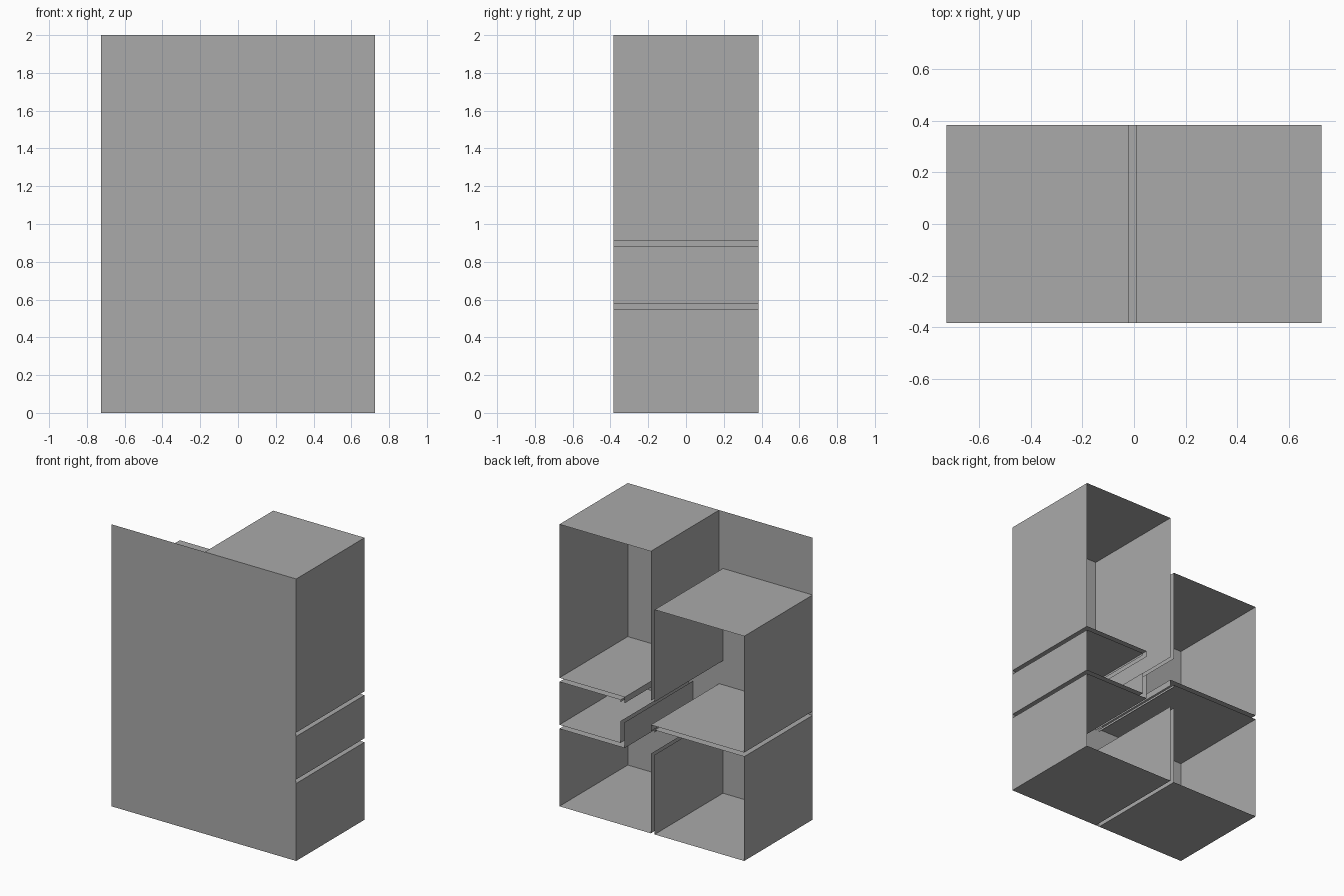
import bpy
import bmesh

cube = bpy.data.objects.get("Cube")
if cube:
    bpy.data.objects.remove(cube)

W, D, H = 0.725, 0.383, 2.0        # half width, half depth, height
L, R = 0.008, -0.022               # facing edges of the two columns
P, Q = 0.213, 0.245                # facing edges beside the central passage

grey = bpy.data.materials.new("light_grey")
grey.use_nodes = True
grey.diffuse_color = (0.4, 0.4, 0.4, 1)
grey.node_tree.nodes["Principled BSDF"].inputs["Base Color"].default_value = (0.4, 0.4, 0.4, 1)


def finish(name, bm):
    mesh = bpy.data.meshes.new(name)
    bm.to_mesh(mesh)
    bm.free()
    mesh.materials.append(grey)
    obj = bpy.data.objects.new(name, mesh)
    bpy.context.collection.objects.link(obj)


def shell(name, profile):
    """Thin sheet following an open x-z profile through the whole depth."""
    bm = bmesh.new()
    front = [bm.verts.new((x, -D, z)) for x, z in profile]
    back = [bm.verts.new((x, D, z)) for x, z in profile]
    for i in range(len(profile) - 1):
        bm.faces.new((front[i], front[i + 1], back[i + 1], back[i]))
    # profiles run clockwise or not: turn faces away from the compartment
    bmesh.ops.recalc_face_normals(bm, faces=bm.faces[:])
    cx = sum(v.co.x for v in bm.verts) / len(bm.verts)
    cz = sum(v.co.z for v in bm.verts) / len(bm.verts)
    score = sum(f.calc_area() * (f.normal.x * (f.calc_center_median().x - cx)
                                 + f.normal.z * (f.calc_center_median().z - cz))
                for f in bm.faces)
    if score < 0:
        bmesh.ops.reverse_faces(bm, faces=bm.faces[:])
    finish(name, bm)


# Front panel
bm = bmesh.new()
bm.faces.new([bm.verts.new((x, -D, z)) for x, z in ((-W, 0), (W, 0), (W, H), (-W, H))])
finish("front_panel", bm)

# Compartments, open at the back and toward the central passage
shell("upper_left_compartment",
      [(L, 0.94), (L, H), (W, H), (W, 0.911), (P, 0.911), (P, 0.868)])
shell("middle_left_compartment",
      [(Q, 0.868), (Q, 0.883), (W, 0.883), (W, 0.578), (Q, 0.578), (Q, 0.733)])
shell("lower_left_compartment",
      [(P, 0.733), (P, 0.55), (W, 0.55), (W, 0), (L, 0), (L, 0.565)])
shell("upper_right_compartment",
      [(R, 0.94), (R, 1.594), (-W, 1.594), (-W, 0.769), (L, 0.769), (L, 0.724)])
shell("lower_right_compartment",
      [(R, 0.565), (R, 0), (-W, 0), (-W, 0.74), (R, 0.74), (R, 0.724)])
